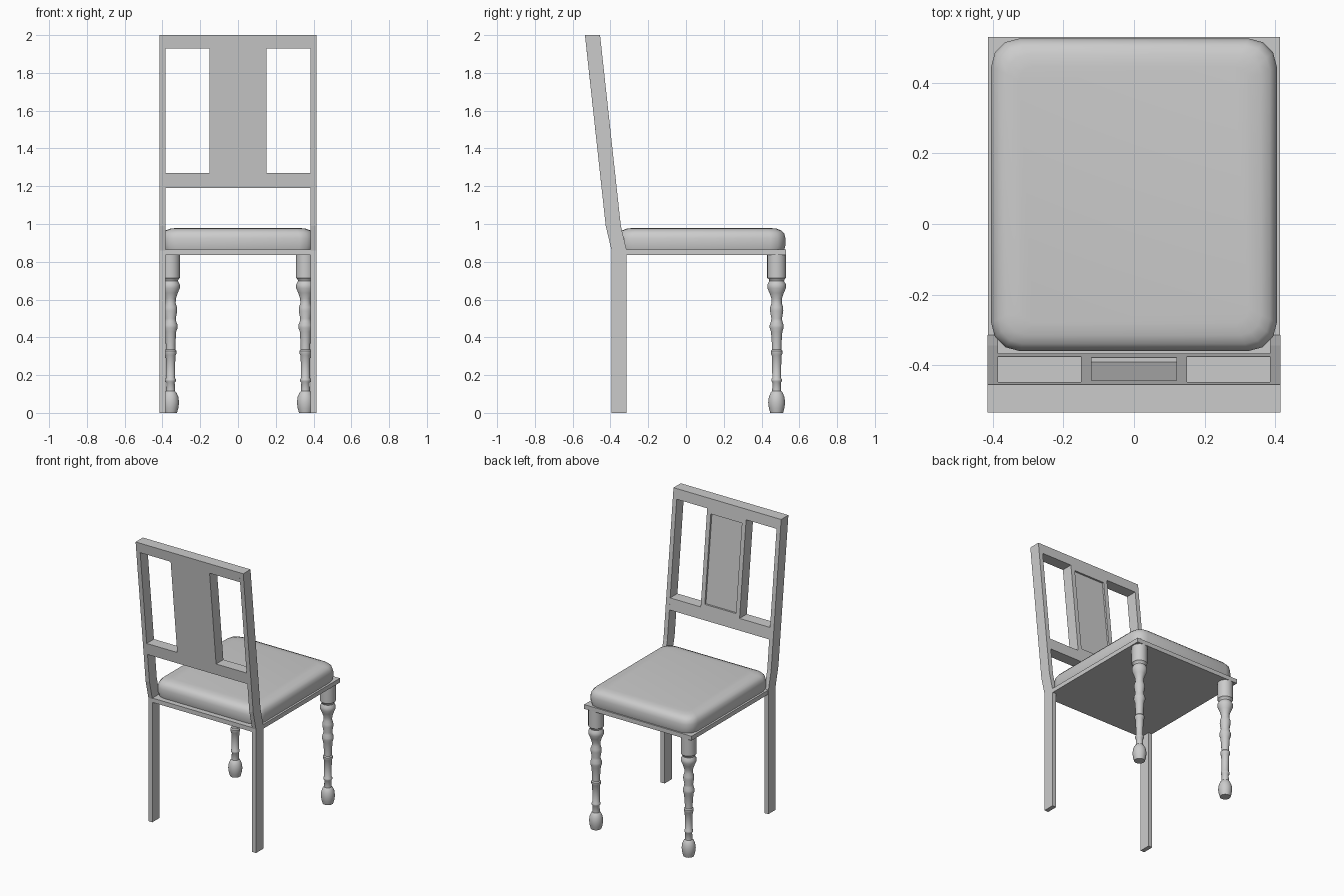
import bpy, bmesh, math

if "Cube" in bpy.data.objects:
    bpy.data.objects.remove(bpy.data.objects["Cube"])


def make(name, verts, faces, smooth=None):
    me = bpy.data.meshes.new(name)
    me.from_pydata(verts, [], faces)
    bm = bmesh.new()
    bm.from_mesh(me)
    bmesh.ops.recalc_face_normals(bm, faces=bm.faces)
    bm.to_mesh(me)
    bm.free()
    ob = bpy.data.objects.new(name, me)
    bpy.context.collection.objects.link(ob)
    if smooth:
        bpy.ops.object.select_all(action='DESELECT')
        ob.select_set(True)
        bpy.context.view_layer.objects.active = ob
        bpy.ops.object.shade_smooth_by_angle(angle=math.radians(smooth))
    return ob


def loft(name, rings, smooth=None):
    # closed skin over equal-sized rings, capped at both ends
    n = len(rings[0])
    verts = [v for r in rings for v in r]
    faces = [[k * n + i, k * n + (i + 1) % n, (k + 1) * n + (i + 1) % n, (k + 1) * n + i]
             for k in range(len(rings) - 1) for i in range(n)]
    faces += [list(range(n)), list(range((len(rings) - 1) * n, len(rings) * n))]
    return make(name, verts, faces, smooth)


def back_y(z):
    # rear plane of the reclined backrest
    return -0.425 - 0.109 * (z - 0.99)


def slab(name, x0, x1, z0, z1, d0=0.0, d1=0.08):
    # block that follows the recline of the backrest
    prof = [(back_y(z0) + d0, z0), (back_y(z0) + d1, z0),
            (back_y(z1) + d1, z1), (back_y(z1) + d0, z1)]
    return loft(name, [[(x, y, z) for y, z in prof] for x in (x0, x1)])


# rear posts: straight leg bending into the reclined back
post = [(-0.394, 0), (-0.314, 0), (-0.314, 0.86), (-0.345, 0.99), (-0.455, 2),
        (-0.535, 2), (-0.425, 0.99), (-0.394, 0.86)]
for side, s in (("left", -1), ("right", 1)):
    loft(side + "_rear_post", [[(s * x, y, z) for y, z in post] for x in (0.385, 0.415)])

# back rails
slab("top_rail", -0.385, 0.385, 1.93, 2.0)
slab("lower_rail", -0.385, 0.385, 1.19, 1.27)

# central splat with a raised border around a sunken panel
slab("splat", -0.15, 0.15, 1.27, 1.93, 0, 0.067)
slab("splat_border_left", -0.15, -0.12, 1.27, 1.93, 0.067, 0.08)
slab("splat_border_right", 0.12, 0.15, 1.27, 1.93, 0.067, 0.08)
slab("splat_border_top", -0.12, 0.12, 1.90, 1.93, 0.067, 0.08)
slab("splat_border_bottom", -0.12, 0.12, 1.27, 1.295, 0.067, 0.08)

# seat board
loft("seat_board", [[(-0.414, -0.392, z), (0.414, -0.392, z), (0.414, 0.53, z), (-0.414, 0.53, z)]
                    for z in (0.835, 0.865)])


# cushion
def rounded_rect(inset, z, r=0.08, seg=3):
    hx, y0, y1 = 0.405 - inset, -0.36 + inset, 0.526 - inset
    r = max(r - inset * 0.5, 0.02)
    pts = []
    for cx, cy, a in ((hx - r, y1 - r, 0), (-hx + r, y1 - r, 90),
                      (-hx + r, y0 + r, 180), (hx - r, y0 + r, 270)):
        for i in range(seg + 1):
            t = math.radians(a + 90 * i / seg)
            pts.append((cx + r * math.cos(t), cy + r * math.sin(t), z))
    return pts


loft("cushion", [rounded_rect(i, z) for i, z in
                 ((0.006, 0.862), (0, 0.885), (0, 0.925), (0.006, 0.949),
                  (0.02, 0.965), (0.045, 0.975), (0.08, 0.979))], 50)

# turned front legs: (radius, height)
turning = [(0.034, 0), (0.041, 0.025), (0.045, 0.055), (0.041, 0.085), (0.031, 0.108),
           (0.024, 0.115), (0.022, 0.16), (0.028, 0.168), (0.028, 0.178), (0.023, 0.185),
           (0.024, 0.25), (0.026, 0.305), (0.031, 0.313), (0.031, 0.328), (0.025, 0.335),
           (0.025, 0.36), (0.03, 0.43), (0.037, 0.45), (0.037, 0.465), (0.03, 0.485),
           (0.028, 0.5), (0.035, 0.54), (0.034, 0.56), (0.027, 0.58), (0.028, 0.605),
           (0.038, 0.635), (0.049, 0.66), (0.049, 0.68), (0.039, 0.698), (0.042, 0.708),
           (0.05, 0.715), (0.05, 0.84)]
N = 24
for side, s in (("left", -1), ("right", 1)):
    loft(side + "_front_leg",
         [[(s * 0.357 + r * math.cos(2 * math.pi * i / N),
            0.48 + r * math.sin(2 * math.pi * i / N), z) for i in range(N)]
          for r, z in turning], 40)
